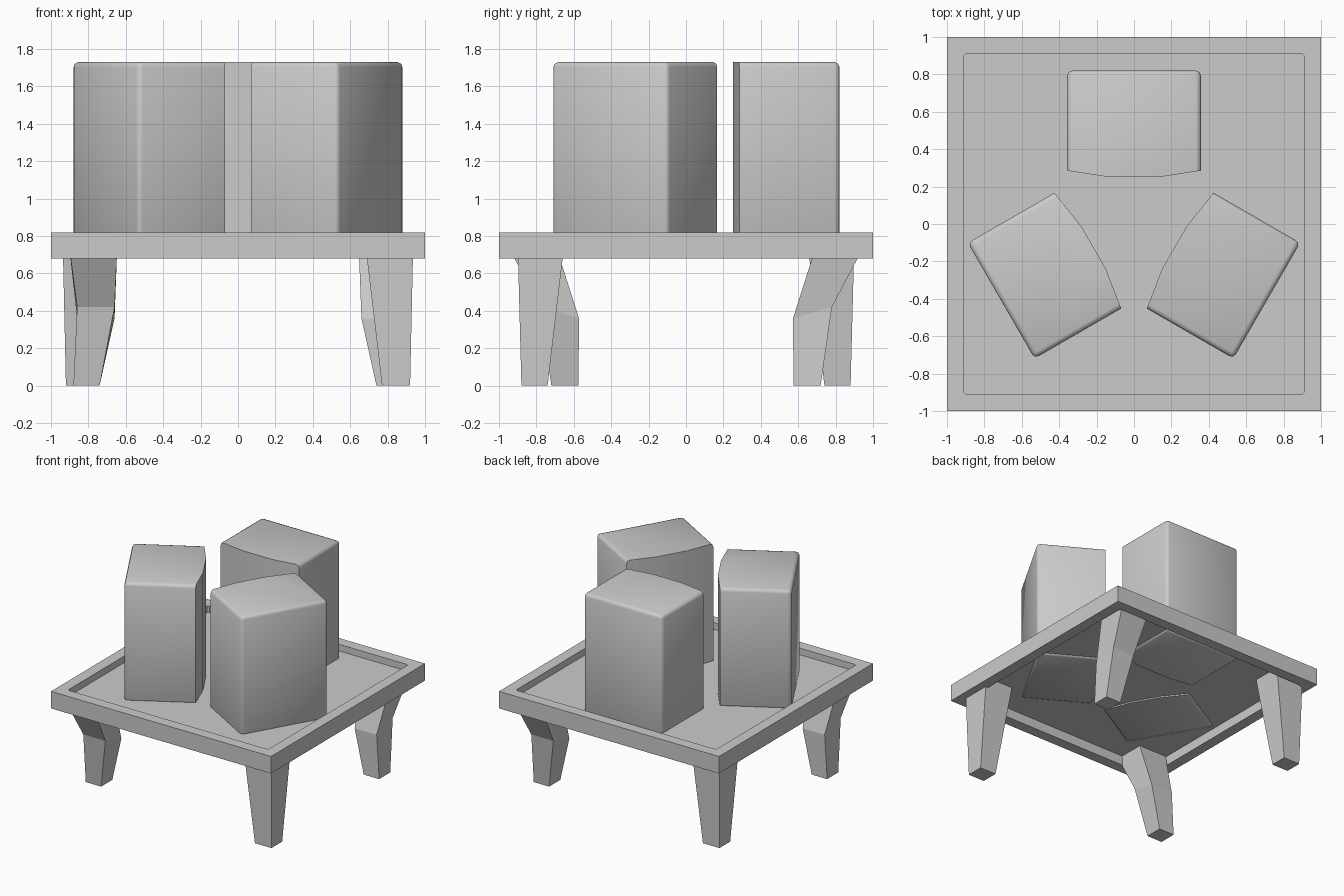
import bpy, bmesh
from math import radians
from mathutils import Matrix

cube = bpy.data.objects.get("Cube")
if cube:
    bpy.data.objects.remove(cube)

GREY = (0.6, 0.6, 0.6, 1)
grey = bpy.data.materials.new("plain_grey")
grey.use_nodes = True
grey.diffuse_color = GREY
grey.node_tree.nodes["Principled BSDF"].inputs["Base Color"].default_value = GREY


def add_object(name, bm):
    bmesh.ops.recalc_face_normals(bm, faces=bm.faces)
    mesh = bpy.data.meshes.new(name)
    bm.to_mesh(mesh)
    bm.free()
    mesh.materials.append(grey)
    obj = bpy.data.objects.new(name, mesh)
    bpy.context.collection.objects.link(obj)
    return obj


def loft(bm, rings):
    """Skin a stack of equal-sized point rings and cap both ends."""
    loops = [[bm.verts.new(p) for p in ring] for ring in rings]
    n = len(loops[0])
    for low, high in zip(loops, loops[1:]):
        for i in range(n):
            j = (i + 1) % n
            bm.faces.new((low[i], low[j], high[j], high[i]))
    bm.faces.new(loops[0][::-1])
    bm.faces.new(loops[-1])


def square(half, z, cut=0.0):
    """Square outline with small cut corners."""
    pts = []
    for sx, sy in ((1, 1), (-1, 1), (-1, -1), (1, -1)):
        a = (sx * half, sy * (half - cut), z)
        b = (sx * (half - cut), sy * half, z)
        pts += [a, b] if sx * sy > 0 else [b, a]
    return pts


# Tray rim: a square frame, open above and below
RIM_LOW, RIM_HIGH, FLOOR = 0.68, 0.82, 0.765
bm = bmesh.new()
profile = [square(1, RIM_LOW, 0.001), square(1, RIM_HIGH, 0.001),
           square(0.91, RIM_HIGH, 0.012), square(0.91, RIM_LOW, 0.012)]
loops = [[bm.verts.new(p) for p in ring] for ring in profile]
for k in range(4):
    a, b = loops[k], loops[(k + 1) % 4]
    for i in range(8):
        j = (i + 1) % 8
        bm.faces.new((a[i], a[j], b[j], b[i]))
add_object("tray_rim", bm)

# Tray floor: thin panel set halfway down the rim
bm = bmesh.new()
loft(bm, [square(0.915, FLOOR - 0.006, 0.012), square(0.915, FLOOR, 0.012)])
add_object("tray_floor", bm)

# Three seat blocks, each with a gently bowed face toward the centre
outline = [(0.357, 0.82), (-0.357, 0.82), (-0.357, 0.285),
           (-0.13, 0.25), (0.13, 0.25), (0.357, 0.285)]
for name, turn in (("back_block", 0), ("left_block", -120), ("right_block", 120)):
    bm = bmesh.new()
    loft(bm, [[(x, y, z) for x, y in outline] for z in (0.748, 1.73)])
    # soften every edge that does not touch the bowed face
    edges = [e for e in bm.edges
             if max(v.co.y for v in e.verts) > 0.5]
    bmesh.ops.bevel(bm, geom=edges, offset=0.026, segments=2,
                    profile=0.5, affect='EDGES')
    bm.transform(Matrix.Rotation(radians(turn), 4, 'Z'))
    block = add_object(name, bm)
    bpy.ops.object.select_all(action='DESELECT')
    block.select_set(True)
    bpy.context.view_layer.objects.active = block
    bpy.ops.object.shade_smooth_by_angle(angle=radians(60))


def leg(name, sections, turn):
    """Sections: x range, y range, height at the inner and outer y side."""
    bm = bmesh.new()
    loft(bm, [[(x0, y0, z0), (x1, y0, z0), (x1, y1, z1), (x0, y1, z1)]
              for x0, x1, y0, y1, z0, z1 in sections])
    bm.transform(Matrix.Rotation(radians(turn), 4, 'Z'))
    add_object(name, bm)


# Legs: opposite corners match, one pair bent inward and one pair straight
bent = [(0.74, 0.88, 0.575, 0.72, 0, 0),
        (0.66, 0.86, 0.572, 0.78, 0.36, 0.42),
        (0.645, 0.905, 0.70, 0.96, 0.762, 0.762)]
straight = [(0.77, 0.92, -0.74, -0.88, 0, 0),
            (0.68, 0.937, -0.65, -0.90, 0.762, 0.762)]
for label, turn in (("a", 0), ("b", 180)):
    leg("bent_leg_" + label, bent, turn)
    leg("straight_leg_" + label, straight, turn)
